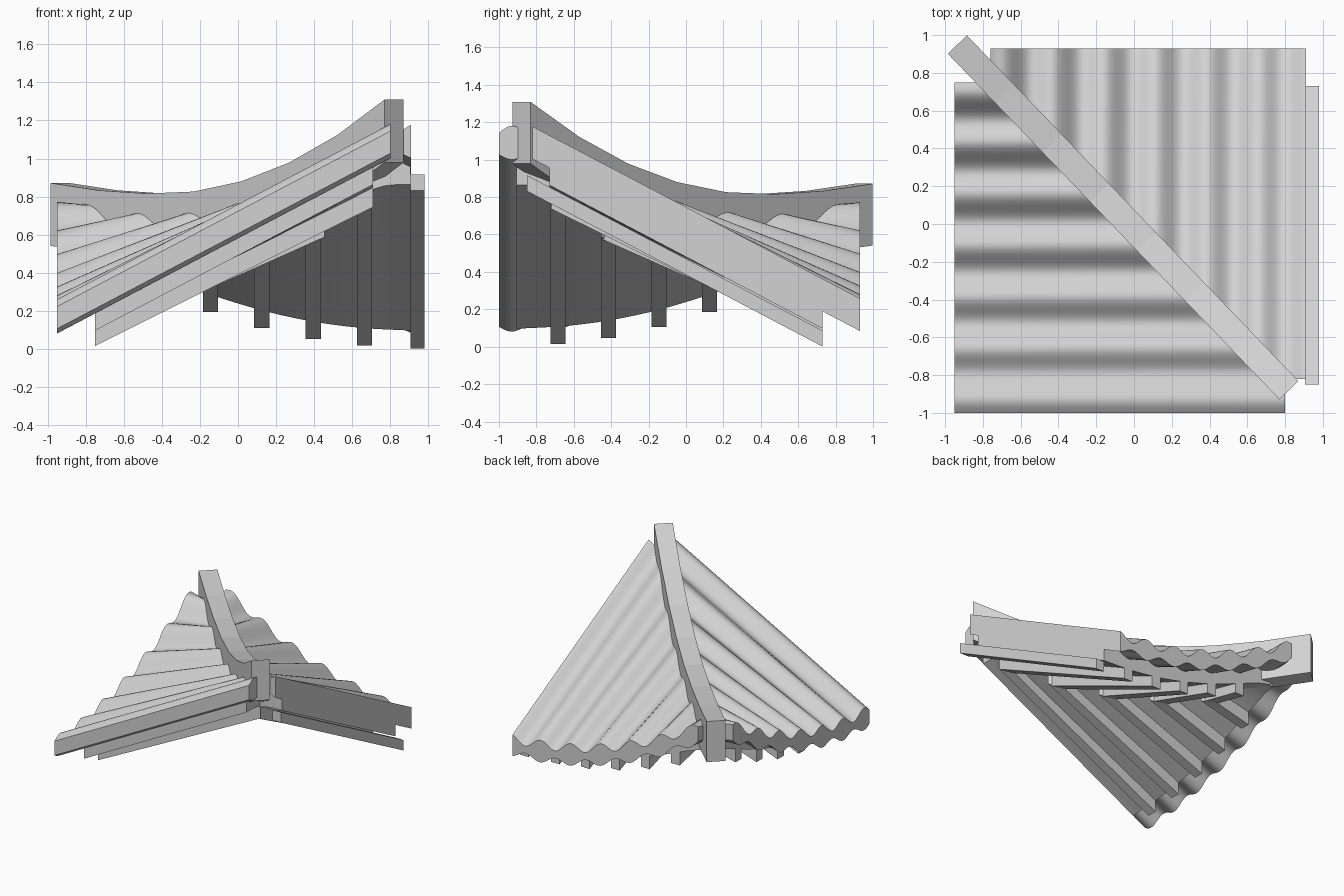
import bpy, bmesh, math
from mathutils import Vector

cube = bpy.data.objects.get("Cube")
if cube:
    bpy.data.objects.remove(cube)

SHADE = (0.65, 0.65, 0.65, 1)
grey = bpy.data.materials.new("light grey")
grey.use_nodes = True
grey.diffuse_color = SHADE
grey.node_tree.nodes["Principled BSDF"].inputs["Base Color"].default_value = SHADE

EAVE, TOP_END = -0.95, 0.8


def ridge_top(x):
    return 0.815 + (0.355 if x > -0.36 else 0.17) * (x + 0.36) ** 2


def roof_height(t, x):
    """Middle height of the tiles: straight lines from curved eave to curved ridge."""
    low = 0.17 + 0.176 * (t + 1) ** 2
    peak = min(-t, TOP_END)
    high = ridge_top(peak) - 0.17 - 0.04 * max(0, peak)
    return low + (high - low) * (x - EAVE) / (peak - EAVE)


def wave(t):
    return math.cos(math.tau * (t - 0.69) / 0.27)


def place_front(t, x, z):
    return Vector((x, t, z))


def place_back(t, x, z):
    return Vector((-t, -x - 0.02, z))


def finish(name, sections, smooth):
    """Skin a row of four-point sections and close both ends."""
    bm = bmesh.new()
    rings = [[bm.verts.new(p) for p in s] for s in sections]
    for a, b in zip(rings, rings[1:]):
        for i in range(4):
            j = (i + 1) % 4
            bm.faces.new((a[i], a[j], b[j], b[i]))
    bm.faces.new(rings[0])
    bm.faces.new(rings[-1])
    bmesh.ops.recalc_face_normals(bm, faces=bm.faces)
    mesh = bpy.data.meshes.new(name)
    bm.to_mesh(mesh)
    bm.free()
    mesh.materials.append(grey)
    obj = bpy.data.objects.new(name, mesh)
    bpy.context.collection.objects.link(obj)
    if smooth:
        bpy.ops.object.select_all(action="DESELECT")
        obj.select_set(True)
        bpy.context.view_layer.objects.active = obj
        bpy.ops.object.shade_smooth_by_angle(angle=math.radians(30))


def slab(name, place, t0, t1, steps, start, cap, upper, lower, waves=(0, 0), level=None):
    """Plate under one roof side, mitred along the diagonal."""
    sections = []
    for i in range(steps + 1):
        t = t0 + (t1 - t0) * i / steps
        end = min(-t, cap)
        h = t if level is None else level
        top, bottom = upper + waves[0] * wave(t), lower + waves[1] * wave(t)
        sections.append([place(t, x, roof_height(h, x) + off)
                         for x, off in ((start, top), (end, top), (end, bottom), (start, bottom))])
    finish(name, sections, steps > 1)


# Two roof sides: rounded tiles, a deck below them, and rafters under the deck
sides = (("front", place_front, -1.0, 0.75, -0.685),
         ("back", place_back, -0.91, 0.76, -0.665))
for side, place, t0, t1, first_rafter in sides:
    slab(side + "_tiles", place, t0, t1, 110, EAVE, TOP_END, 0.055, -0.065, waves=(0.035, -0.025))
    slab(side + "_deck", place, -0.905, 0.72, 24, -0.75, 0.71, -0.02, -0.18)
    for k in range(5):
        t = first_rafter + 0.27 * k
        slab(f"{side}_rafter_{k + 1}", place, t - 0.04, t + 0.04, 1,
             -0.75, 0.71, -0.15, -0.272, level=t)

# Outer rafter beside the back roof edge
slab("edge_rafter", place_back, -0.98, -0.905, 1, -0.75, 0.83, -0.19, -0.275, level=-0.94)

# Curved diagonal ridge beam
a, b = Vector((-0.935, 0.95, 0)), Vector((0.82, -0.88, 0))
along = (b - a).normalized()
across = Vector((-along.y, along.x, 0)) * 0.07
up = Vector((0, 0, 1))
beam = []
for i in range(8):
    p = a.lerp(b, i / 7)
    top = up * ridge_top(p.x)
    bottom = top - up * 0.33
    beam.append([p + across + top, p - across + top, p - across + bottom, p + across + bottom])
finish("ridge_beam", beam, False)
